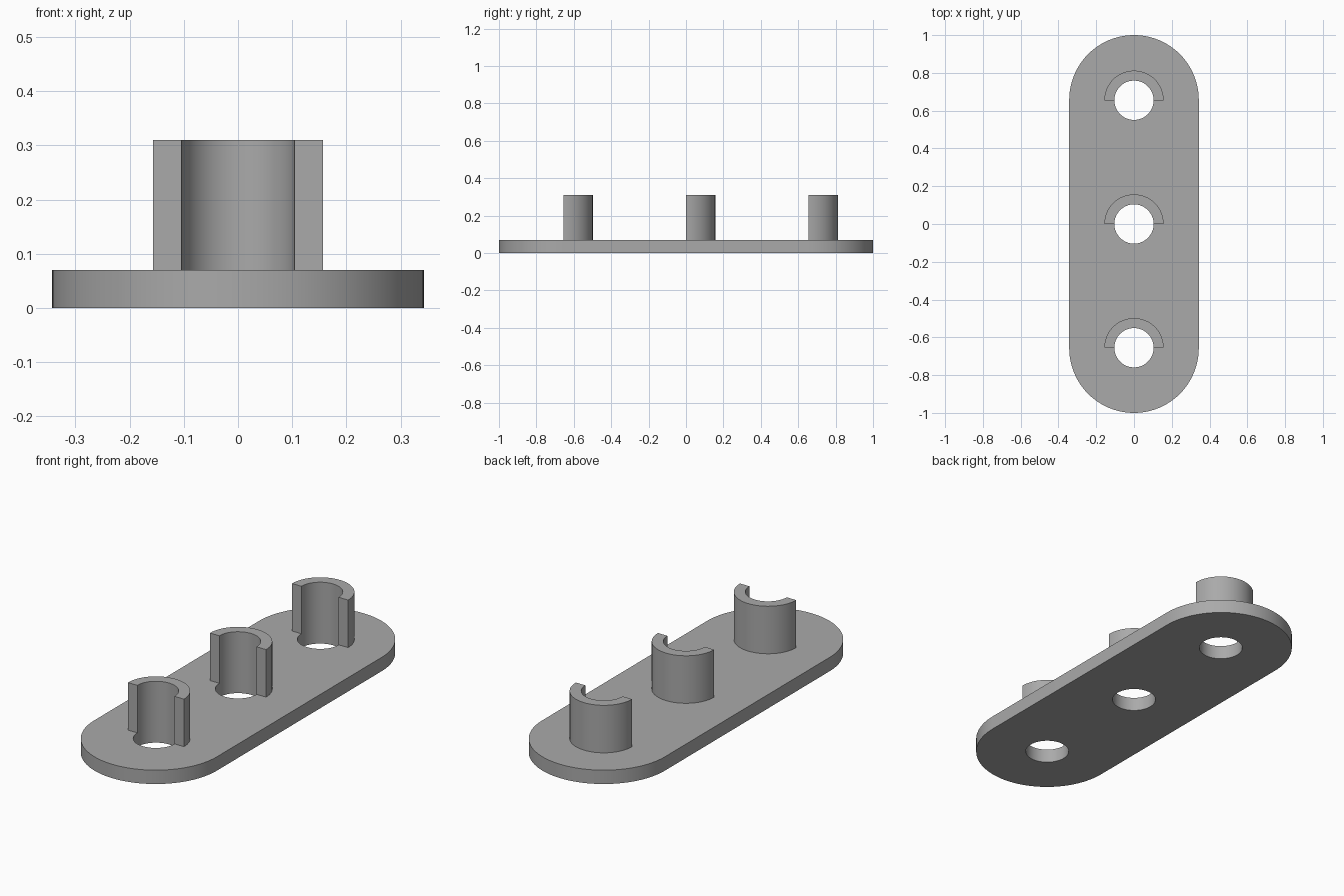
import bpy, bmesh, math

if "Cube" in bpy.data.objects:
    bpy.data.objects.remove(bpy.data.objects["Cube"])

HALF_W, THICK, TOP = 0.343, 0.07, 0.31
HOLE_R, RING_R, PITCH = 0.104, 0.157, 0.655
CENTRES = (-PITCH, 0.0, PITCH)

grey = bpy.data.materials.new("grey")
grey.diffuse_color = (0.4, 0.4, 0.4, 1)
grey.use_nodes = True
grey.node_tree.nodes["Principled BSDF"].inputs["Base Color"].default_value = grey.diffuse_color


def arc(r, a0, a1, n, cy=0.0):
    """Points on an arc about (0, cy), angles in degrees."""
    angles = [math.radians(a0 + (a1 - a0) * i / n) for i in range(n + 1)]
    return [(r * math.cos(a), cy + r * math.sin(a)) for a in angles]


def prism(name, outline, z0, z1):
    """Extrude a closed outline from z0 to z1."""
    bm = bmesh.new()
    face = bm.faces.new([bm.verts.new((x, y, z0)) for x, y in outline])
    top = bmesh.ops.extrude_face_region(bm, geom=[face])["geom"]
    for v in top:
        if isinstance(v, bmesh.types.BMVert):
            v.co.z = z1
    bmesh.ops.recalc_face_normals(bm, faces=bm.faces)
    mesh = bpy.data.meshes.new(name)
    bm.to_mesh(mesh)
    bm.free()
    mesh.materials.append(grey)
    obj = bpy.data.objects.new(name, mesh)
    bpy.context.collection.objects.link(obj)
    return obj


def select(obj):
    bpy.ops.object.select_all(action='DESELECT')
    obj.select_set(True)
    bpy.context.view_layer.objects.active = obj


# Base plate with rounded ends
end_y = 1.0 - HALF_W
plate = prism("base_plate",
              arc(HALF_W, 0, 180, 48, end_y) + arc(HALF_W, 180, 360, 48, -end_y),
              0, THICK)

# Three through holes
for y in CENTRES:
    cutter = prism("hole_cutter", arc(HOLE_R, 0, 360, 64, y)[:-1], -0.1, 0.2)
    cutter.hide_render = True
    select(plate)
    mod = plate.modifiers.new("hole", 'BOOLEAN')
    mod.operation, mod.solver, mod.object = 'DIFFERENCE', 'EXACT', cutter
    bpy.ops.object.modifier_apply(modifier=mod.name)
    bpy.data.objects.remove(cutter)

# Half-round sleeves behind each hole
parts = [plate]
for i, y in enumerate(CENTRES):
    outline = arc(RING_R, 0, 180, 32, y) + arc(HOLE_R, 180, 0, 32, y)
    parts.append(prism(f"half_sleeve_{i + 1}", outline, THICK, TOP))

# Smooth the curved walls, keep the edges crisp
for obj in parts:
    select(obj)
    bpy.ops.object.shade_smooth_by_angle(angle=math.radians(30))
